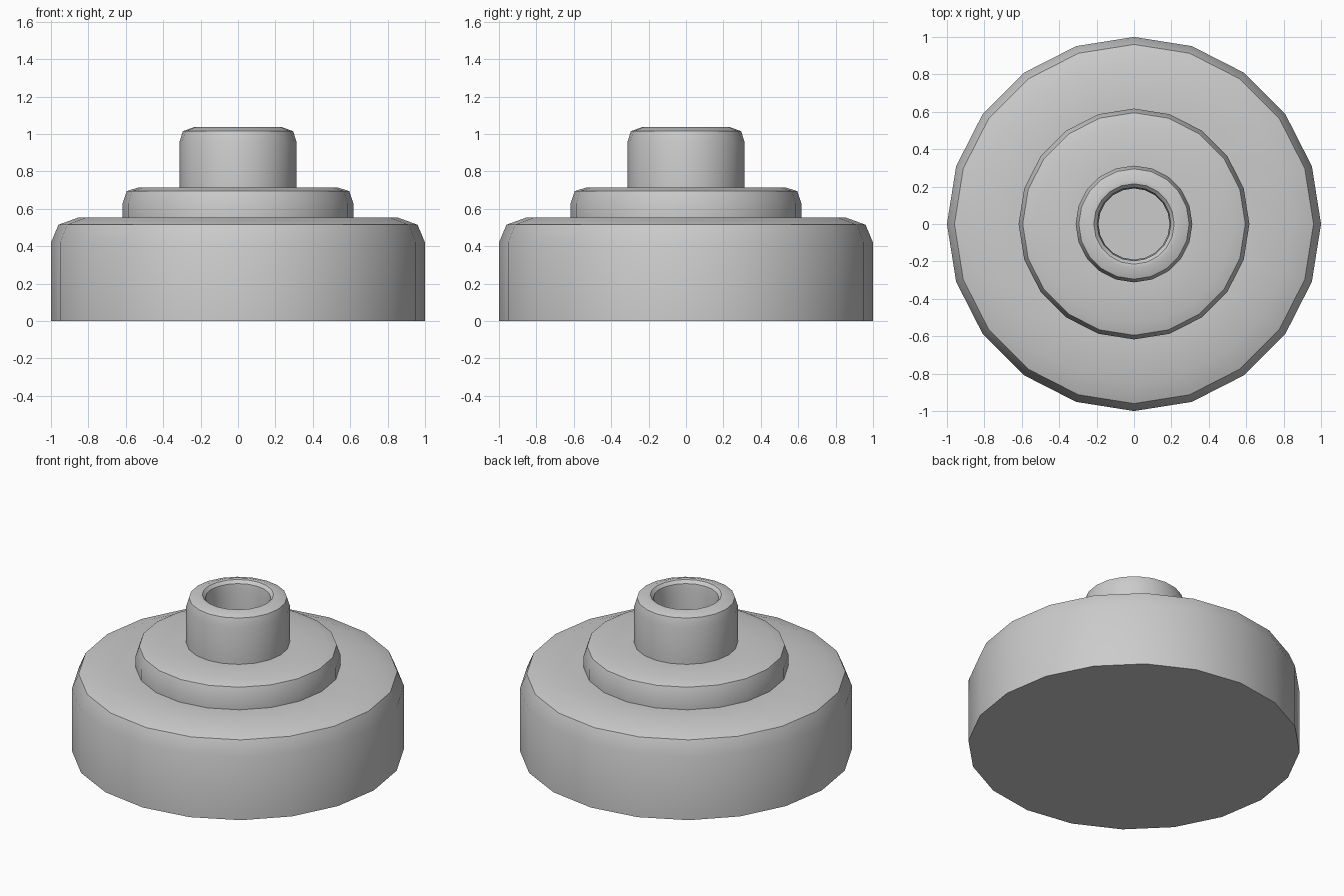
import bpy, bmesh, math

if "Cube" in bpy.data.objects:
    bpy.data.objects.remove(bpy.data.objects["Cube"])

SIDES = 20


def lathe(name, profile):
    """Revolve an (r, z) profile around z, capping both ends."""
    bm = bmesh.new()
    rings = []
    for r, z in profile:
        rings.append([bm.verts.new((r * math.cos(2 * math.pi * i / SIDES),
                                    r * math.sin(2 * math.pi * i / SIDES), z))
                      for i in range(SIDES)])
    for a, b in zip(rings, rings[1:]):
        for i in range(SIDES):
            j = (i + 1) % SIDES
            bm.faces.new((a[i], a[j], b[j], b[i]))
    bm.faces.new(rings[0][::-1])
    bm.faces.new(rings[-1])
    bmesh.ops.recalc_face_normals(bm, faces=bm.faces)
    mesh = bpy.data.meshes.new(name)
    bm.to_mesh(mesh)
    bm.free()
    obj = bpy.data.objects.new(name, mesh)
    bpy.context.collection.objects.link(obj)
    bpy.ops.object.select_all(action='DESELECT')
    obj.select_set(True)
    bpy.context.view_layer.objects.active = obj
    bpy.ops.object.shade_smooth_by_angle(angle=math.radians(30))
    return obj


lathe("stepped_base_with_socket", [
    # wide base
    (1.0, 0.0), (1.0, 0.42), (0.96, 0.515), (0.85, 0.555),
    # middle step
    (0.617, 0.555), (0.617, 0.63), (0.595, 0.695), (0.53, 0.715),
    # neck
    (0.312, 0.715), (0.312, 0.96), (0.295, 1.015), (0.235, 1.037),
    # socket lip, wall and floor
    (0.215, 1.034), (0.197, 1.015), (0.19, 0.96), (0.19, 0.72),
])
